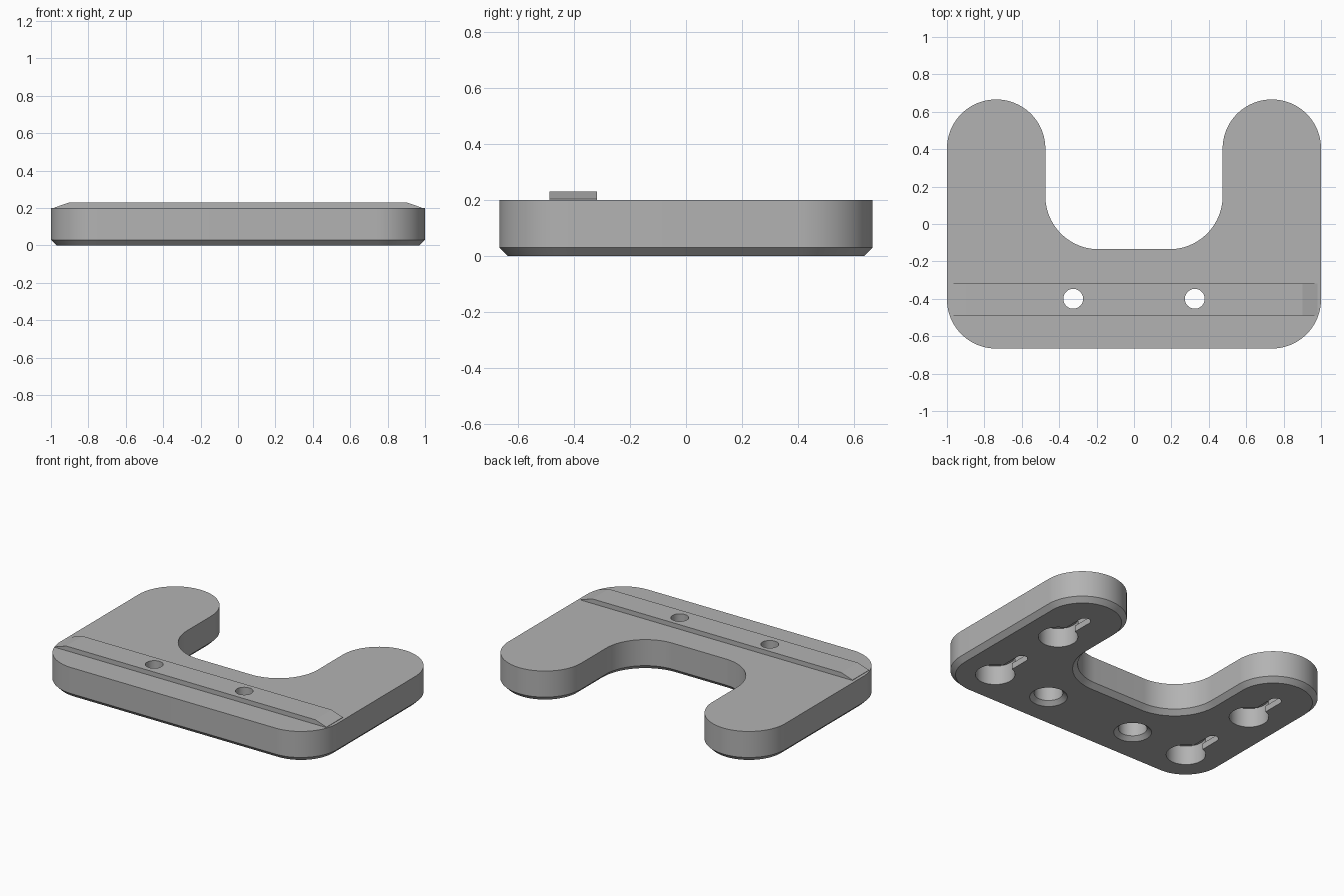
import bpy, bmesh
from math import sin, cos, pi, radians

cube = bpy.data.objects.get("Cube")
if cube:
    bpy.data.objects.remove(cube, do_unlink=True)

grey = bpy.data.materials.new("plain grey")
grey.use_nodes = True
grey.diffuse_color = (0.45, 0.45, 0.45, 1)
grey.node_tree.nodes["Principled BSDF"].inputs["Base Color"].default_value = (0.45, 0.45, 0.45, 1)

ARM_X, CORNER_Y, CORNER_R = 0.737, 0.403, 0.263
BAY_X, BAY_Y, BAY_R = 0.189, 0.15, 0.285
TOP = 0.2


def arc(cx, cy, r, start, end, steps=24):
    angles = [radians(start + (end - start) * i / steps) for i in range(steps + 1)]
    return [(cx + r * cos(a), cy + r * sin(a)) for a in angles]


def circle(cx, cy, r):
    return arc(cx, cy, r, 0, 360, 48)[:-1]


def slot(cx, cy, r, length):
    return arc(cx, cy + length, r, 0, 180) + arc(cx, cy, r, 180, 360)


def outline(inset):
    """U-shaped outline, counter-clockwise, moved inwards by inset."""
    half = arc(ARM_X, -CORNER_Y, CORNER_R - inset, -90, 0)
    half += arc(ARM_X, CORNER_Y, CORNER_R - inset, 0, 180, 48)
    half += arc(BAY_X, BAY_Y, BAY_R + inset, 0, -90)
    return half + [(-x, y) for x, y in reversed(half)]


def rectangle(w, y0, y1):
    return [(-w, y0), (w, y0), (w, y1), (-w, y1)]


def loft(name, layers):
    """Closed solid through equal-sized rings, each given as (ring, height)."""
    bm = bmesh.new()
    rings = [[bm.verts.new((x, y, z)) for x, y in ring] for ring, z in layers]
    bm.faces.new(rings[0][::-1])
    bm.faces.new(rings[-1])
    for low, high in zip(rings, rings[1:]):
        for i in range(len(low)):
            j = (i + 1) % len(low)
            bm.faces.new((low[i], low[j], high[j], high[i]))
    bmesh.ops.recalc_face_normals(bm, faces=bm.faces)
    mesh = bpy.data.meshes.new(name)
    bm.to_mesh(mesh)
    bm.free()
    mesh.materials.append(grey)
    obj = bpy.data.objects.new(name, mesh)
    bpy.context.collection.objects.link(obj)
    return obj


def cut(obj, cutters):
    """Subtract the cutters and keep the finished mesh."""
    for cutter in cutters:
        mod = obj.modifiers.new("cut", 'BOOLEAN')
        mod.operation = 'DIFFERENCE'
        mod.solver = 'EXACT'
        mod.object = cutter
    graph = bpy.context.evaluated_depsgraph_get()
    graph.update()
    mesh = bpy.data.meshes.new_from_object(obj.evaluated_get(graph))
    obj.modifiers.clear()
    obj.data = mesh


# Base plate with a chamfered lower edge
base = loft("base_plate", [(outline(0.03), 0), (outline(0), 0.03), (outline(0), TOP)])

# Raised rail with sloping ends
rail = loft("raised_rail", [(rectangle(0.98, -0.488, -0.318), TOP - 0.005),
                            (rectangle(0.98, -0.488, -0.318), TOP + 0.003),
                            (rectangle(0.9, -0.488, -0.318), TOP + 0.03)])

# Cutters: bolt holes and keyhole hangers on both sides
bolts, keyholes = [], []
for side in (-1, 1):
    profile = [(0.114, -0.03), (0.112, 0), (0.085, 0.025), (0.085, 0.12), (0.053, 0.121), (0.053, 0.3)]
    bolts.append(loft("bolt_cutter", [(circle(side * 0.325, -0.4, r), z) for r, z in profile]))
    x = side * ARM_X
    for y in (-0.4, 0.18):
        for ring, low, high in ((circle(x, y, 0.117), -0.05, 0.125),
                                (slot(x, y, 0.035, 0.245), -0.05, 0.05),
                                (slot(x, y, 0.08, 0.245), 0.04, 0.12)):
            keyholes.append(loft("keyhole_cutter", [(ring, low), (ring, high)]))

cut(base, bolts + keyholes)
cut(rail, bolts)
for cutter in bolts + keyholes:
    bpy.data.objects.remove(cutter, do_unlink=True)

# Smooth round walls, sharp edges
bpy.ops.object.select_all(action='DESELECT')
for obj in (base, rail):
    obj.select_set(True)
bpy.context.view_layer.objects.active = base
bpy.ops.object.shade_smooth_by_angle(angle=radians(15))
